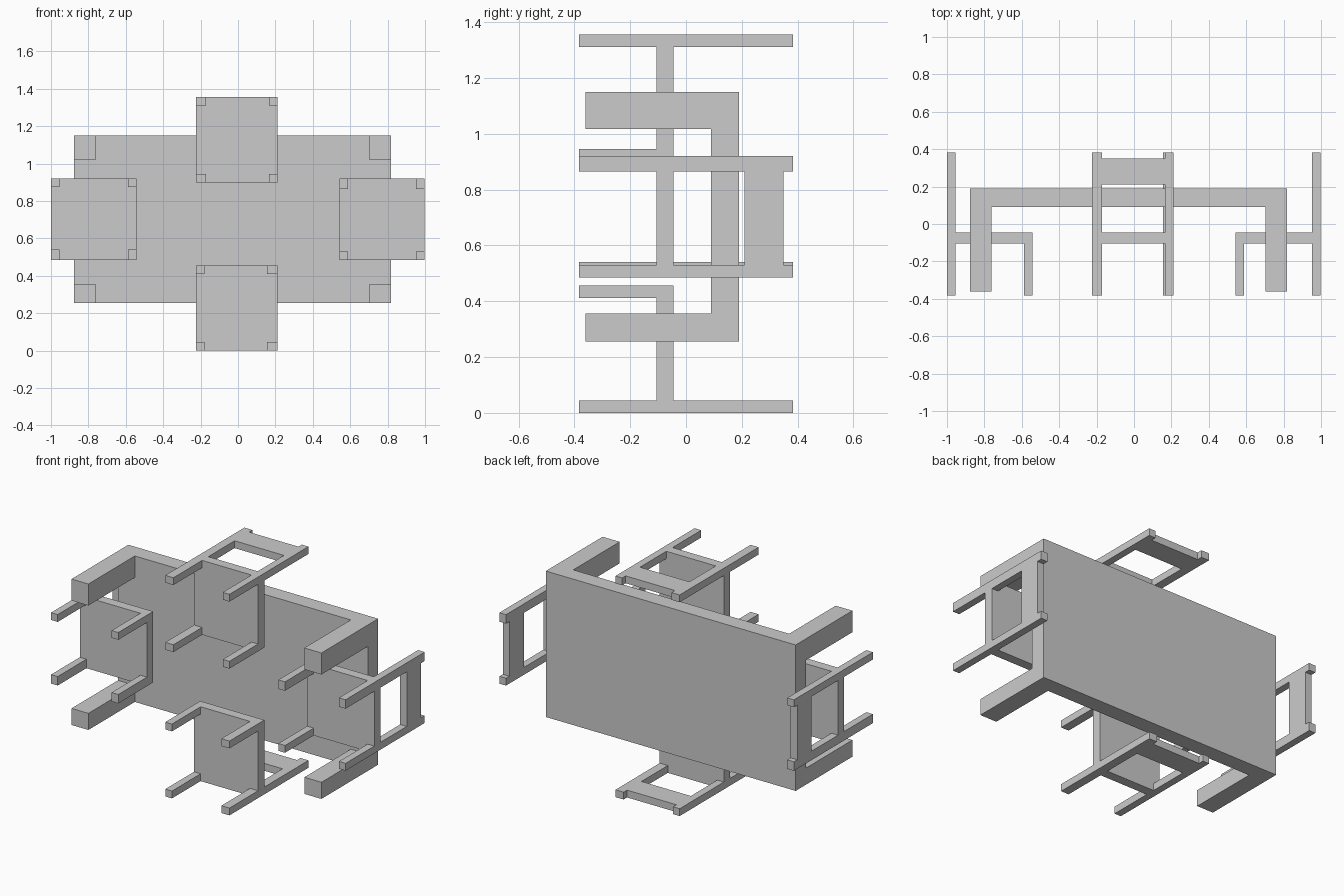
import bpy, bmesh
from math import radians
from mathutils import Matrix, Vector

if "Cube" in bpy.data.objects:
    bpy.data.objects.remove(bpy.data.objects["Cube"])


def box_mesh(name, x, y, z):
    """Box mesh from (min, max) ranges."""
    bm = bmesh.new()
    bmesh.ops.create_cube(bm, size=1.0)
    for v in bm.verts:
        v.co = Vector([r[0] + (c + 0.5) * (r[1] - r[0]) for c, r in zip(v.co, (x, y, z))])
    mesh = bpy.data.meshes.new(name)
    bm.to_mesh(mesh)
    bm.free()
    return mesh


def place(name, mesh, matrix=Matrix()):
    obj = bpy.data.objects.new(name, mesh)
    obj.matrix_world = matrix
    bpy.context.collection.objects.link(obj)
    return obj


# Table lying on its side: the tabletop faces +y, legs point to -y
place("tabletop", box_mesh("tabletop", (-0.877, 0.818), (0.09, 0.19), (0.255, 1.15)))
for side, x in (("left", (-0.877, -0.763)), ("right", (0.702, 0.818))):
    for end, z in (("lower", (0.255, 0.357)), ("upper", (1.018, 1.15))):
        name = f"table_leg_{side}_{end}"
        place(name, box_mesh(name, x, (-0.36, 0.09), z))

# Chair parts: local z points from the seat front to the backrest
W, D, T = 0.2175, 0.456, 0.045
WIDE = (-W, -W + 0.055)
NARROW = (W - T, W)
SEAT_Y = (-0.105, -0.045)
H = 0.383
parts = {
    "seat": box_mesh("seat", (-W, W), SEAT_Y, (0, D)),
    "backrest": box_mesh("backrest", (WIDE[1], NARROW[0]), (0.21, 0.35), (D - T, D)),
}
for side, x in (("a", WIDE), ("b", NARROW)):
    parts[f"front_leg_{side}"] = box_mesh("front_leg", x, (-H, SEAT_Y[0]), (0, T))
    parts[f"back_leg_{side}"] = box_mesh("back_leg", x, (-H, SEAT_Y[0]), (D - T, D))
    parts[f"back_post_{side}"] = box_mesh("back_post", x, (SEAT_Y[1], H), (D - T, D))

# Four chairs around the table, sharing the same part meshes
chairs = {
    "upper": ((-0.0075, 0, 0.90), 0),
    "right": ((0.542, 0, 0.7025), 90),
    "lower": ((-0.0075, 0, 0.456), 180),
    "left": ((-0.544, 0, 0.7025), 270),
}
for chair, (origin, angle) in chairs.items():
    frame = Matrix.Translation(origin) @ Matrix.Rotation(radians(angle), 4, 'Y')
    for part, mesh in parts.items():
        place(f"{chair}_chair_{part}", mesh, frame)
